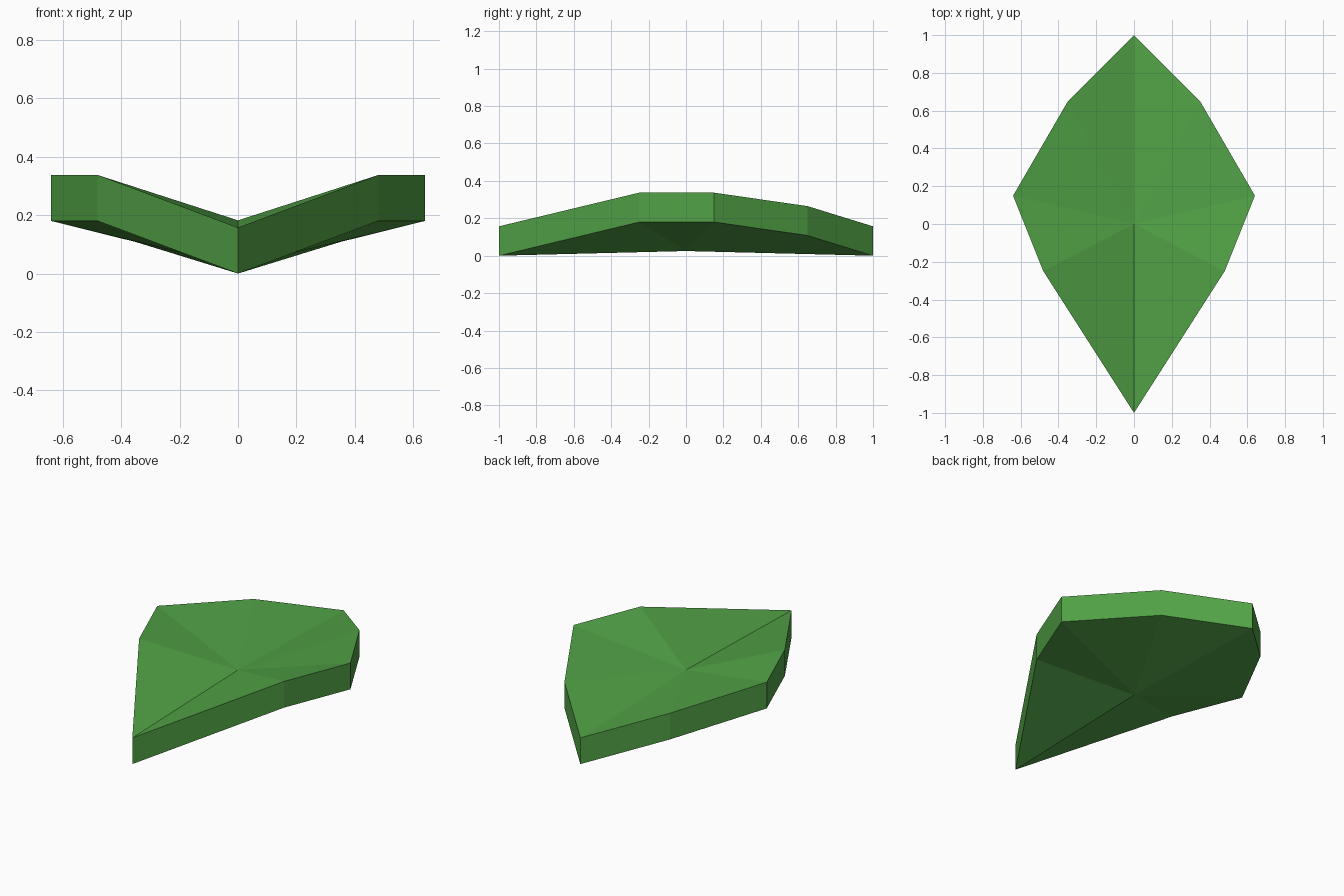
import bpy
import bmesh
from mathutils import Vector

cube = bpy.data.objects.get("Cube")
if cube:
    bpy.data.objects.remove(cube, do_unlink=True)

# Leaf colour
green = bpy.data.materials.new("leaf_green")
green.use_nodes = True
colour = (0.083, 0.36, 0.061, 1)
green.diffuse_color = colour
green.node_tree.nodes["Principled BSDF"].inputs["Base Color"].default_value = colour

# Underside outline of the left half, from front tip to back tip
THICKNESS = 0.157
half = [(0, -1, 0), (0.48, -0.25, 0.18), (0.64, 0.15, 0.18),
        (0.35, 0.65, 0.108), (0, 1, 0)]
outline = half + [(-x, y, z) for x, y, z in half[-2:0:-1]]
centre = (0, 0, 0.025)

# Folded leaf blade: two triangle fans joined by a vertical rim
bm = bmesh.new()


def layer(height):
    lift = Vector((0, 0, height))
    rim = [bm.verts.new(Vector(p) + lift) for p in outline]
    return rim, bm.verts.new(Vector(centre) + lift)


low, low_mid = layer(0)
top, top_mid = layer(THICKNESS)
count = len(outline)
for i in range(count):
    j = (i + 1) % count
    bm.faces.new((top_mid, top[i], top[j]))
    bm.faces.new((low_mid, low[j], low[i]))
    bm.faces.new((low[i], low[j], top[j], top[i]))
bmesh.ops.recalc_face_normals(bm, faces=bm.faces)

mesh = bpy.data.meshes.new("leaf_blade")
bm.to_mesh(mesh)
bm.free()
mesh.materials.append(green)
leaf = bpy.data.objects.new("leaf_blade", mesh)
bpy.context.collection.objects.link(leaf)
